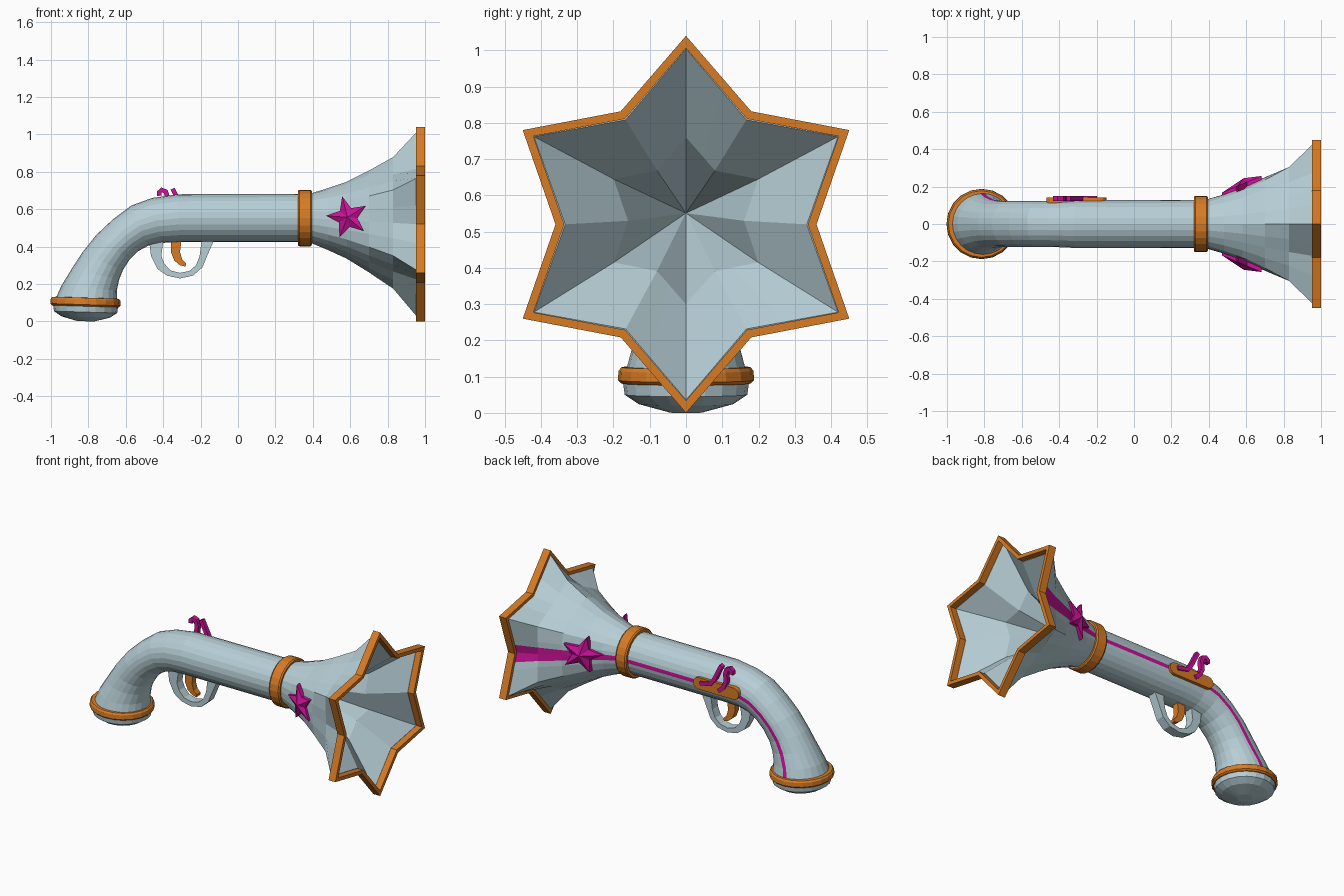
import bpy, bmesh, math
from mathutils import Vector

if "Cube" in bpy.data.objects:
    bpy.data.objects.remove(bpy.data.objects["Cube"])


def material(name, rgb):
    m = bpy.data.materials.new(name)
    m.diffuse_color = (*rgb, 1)
    m.use_nodes = True
    m.node_tree.nodes["Principled BSDF"].inputs["Base Color"].default_value = m.diffuse_color
    return m


BLUE = material("pale_blue", (0.47, 0.62, 0.67))
ORANGE = material("orange", (0.68, 0.20, 0.018))
MAGENTA = material("magenta", (0.60, 0.006, 0.32))


def loft(name, sections, mats, closed=False, rule=None):
    """Bridge equal-length point loops; rule(i, j) picks the material slot."""
    bm = bmesh.new()
    rows = [[bm.verts.new(p) for p in s] for s in sections]
    n, m = len(rows[0]), len(rows)
    for i in range(m if closed else m - 1):
        a, b = rows[i], rows[(i + 1) % m]
        for j in range(n):
            k = (j + 1) % n
            f = bm.faces.new((a[j], a[k], b[k], b[j]))
            f.material_index = rule(i, j) if rule else 0
    if not closed:
        bm.faces.new(rows[0])
        bm.faces.new(rows[-1])
    bmesh.ops.recalc_face_normals(bm, faces=bm.faces)
    me = bpy.data.meshes.new(name)
    bm.to_mesh(me)
    bm.free()
    for mat in mats:
        me.materials.append(mat)
    ob = bpy.data.objects.new(name, me)
    bpy.context.collection.objects.link(ob)
    return ob


def prism(name, outline, y0, y1, mat):
    """Extrude an x-z outline along y."""
    return loft(name, [[(x, y, z) for x, z in outline] for y in (y0, y1)], [mat])


def ribbon(name, pts, width, y0, y1, mat):
    """Bent bar that follows x-z points."""
    left, right = [], []
    for i, p in enumerate(pts):
        a, b = Vector(pts[max(i - 1, 0)]), Vector(pts[min(i + 1, len(pts) - 1)])
        d = (b - a).normalized() * width / 2
        left.append((p[0] - d.y, p[1] + d.x))
        right.append((p[0] + d.y, p[1] - d.x))
    return prism(name, left + right[::-1], y0, y1, mat)


def star_radius(a, tip, valley):
    """Radius of a six-pointed star, valley at angle 0, tips at 30 degrees + 60k."""
    a = abs((a + math.pi / 6) % (math.pi / 3) - math.pi / 6)
    h = math.pi / 6
    return tip * valley * math.sin(h) / (tip * math.sin(h - a) + valley * math.sin(a))


def angles(d):
    return [-d, 0, d] + [math.radians(15 * k) for k in range(1, 24)]


# Body: grip and barrel sections, as (upper x, z, lower x, z) pairs
pairs = [(-0.985, 0.10, -0.645, 0.10), (-0.945, 0.19, -0.648, 0.165),
         (-0.89, 0.28, -0.635, 0.225), (-0.835, 0.365, -0.615, 0.275),
         (-0.76, 0.46, -0.58, 0.33), (-0.67, 0.545, -0.535, 0.375),
         (-0.57, 0.62, -0.48, 0.405), (-0.46, 0.66, -0.41, 0.42),
         (-0.32, 0.68, -0.31, 0.424), (0.38, 0.682, 0.38, 0.424)]
body = []
for x0, z0, x1, z1 in pairs:
    c = Vector(((x0 + x1) / 2, 0, (z0 + z1) / 2))
    u = Vector((x0, 0, z0)) - c
    ry = max(u.length, 0.122)
    body.append([c + u * math.sin(a) + Vector((0, ry * math.cos(a), 0))
                 for a in angles(math.asin(0.012 / ry))])


def bell_section(x, tip, valley, roundness, w):
    cz = 0.553 - 0.033 * min(max((x - 0.38) / 0.57, 0), 1)
    d = min(math.asin(min(w / valley, 0.9)), 0.2)
    pts = []
    for a in angles(d):
        circ = valley + (tip - valley) * (1 - math.cos(6 * a)) / 2
        r = circ * roundness + star_radius(a, tip, valley) * (1 - roundness)
        pts.append((x, r * math.cos(a), cz + r * math.sin(a)))
    return pts


# Bell outside, then folded back inside to a point
for sec in [(0.48, 0.165, 0.158, 1, 0.018), (0.58, 0.205, 0.195, 0.9, 0.025),
            (0.70, 0.272, 0.25, 0.6, 0.033), (0.83, 0.352, 0.30, 0.2, 0.042),
            (0.957, 0.495, 0.342, 0, 0.052), (0.96, 0.484, 0.333, 0, 0.052),
            (0.78, 0.23, 0.16, 0, 0.03), (0.42, 0.002, 0.0015, 0, 0.0002)]:
    body.append(bell_section(*sec))
last_outer = len(pairs) + 4
loft("body", body, [BLUE, MAGENTA],
     rule=lambda i, j: 1 if j < 2 and i < last_outer else 0)

# Star-shaped rim frame around the bell mouth
rim_angles = [math.radians(30 * k) for k in range(12)]
rim = []
for x, tip, valley in [(0.952, 0.52, 0.36), (1, 0.52, 0.36),
                       (1, 0.486, 0.336), (0.952, 0.486, 0.336)]:
    rim.append([(x, r * math.cos(a), 0.52 + r * math.sin(a))
                for a in rim_angles for r in [star_radius(a, tip, valley)]])
loft("bell_rim", rim, [ORANGE], closed=True)


def turn(n):
    return [(math.cos(2 * math.pi * k / n), math.sin(2 * math.pi * k / n)) for k in range(n)]


# Collar between barrel and bell
loft("barrel_collar", [[(x, r * c, 0.553 + r * s) for c, s in turn(24)] for x, r in
     [(0.32, 0.12), (0.32, 0.145), (0.328, 0.151), (0.387, 0.151),
      (0.395, 0.145), (0.395, 0.12)]], [ORANGE])


# Grip band and butt cap, tilted slightly
def lathe(name, profile, mat):
    return loft(name, [[(-0.815 + r * c, r * s, z - 0.03 * r * c) for c, s in turn(20)]
                       for r, z in profile], [mat])


lathe("grip_band", [(0.15, 0.128), (0.178, 0.126), (0.186, 0.116), (0.188, 0.09),
                    (0.178, 0.081), (0.15, 0.08)], ORANGE)
lathe("butt_cap", [(0.16, 0.10), (0.174, 0.085), (0.169, 0.05), (0.13, 0.024),
                   (0.045, 0.001)], BLUE)

# Trigger guard and trigger
guard_outer = [(-0.475, 0.43), (-0.465, 0.35), (-0.43, 0.28), (-0.38, 0.245), (-0.31, 0.23),
               (-0.24, 0.245), (-0.19, 0.29), (-0.165, 0.35), (-0.13, 0.43)]
guard_inner = [(-0.195, 0.43), (-0.205, 0.35), (-0.225, 0.3), (-0.26, 0.27), (-0.31, 0.26),
               (-0.36, 0.272), (-0.395, 0.31), (-0.41, 0.35), (-0.4, 0.43)]
prism("trigger_guard", guard_outer + guard_inner, -0.028, 0.028, BLUE)
prism("trigger", [(-0.36, 0.44), (-0.358, 0.37), (-0.34, 0.325), (-0.31, 0.3), (-0.28, 0.293),
                  (-0.278, 0.31), (-0.298, 0.33), (-0.31, 0.37), (-0.302, 0.44)],
      -0.02, 0.02, ORANGE)

# Lock plate with rounded ends on the back side
plate = []
for cx, start in ((-0.185, -90), (-0.432, 90)):
    for k in range(7):
        a = math.radians(start + 30 * k)
        plate.append((cx + 0.037 * math.cos(a), 0.552 + 0.037 * math.sin(a)))
prism("lock_plate", plate, 0.1, 0.141, ORANGE)

# Hammer and striker
ribbon("hammer", [(-0.33, 0.545), (-0.365, 0.575), (-0.383, 0.62), (-0.377, 0.665),
                  (-0.387, 0.695), (-0.408, 0.703), (-0.422, 0.69), (-0.42, 0.672)],
       0.026, 0.122, 0.15, MAGENTA)
ribbon("striker", [(-0.2, 0.558), (-0.275, 0.575), (-0.3, 0.61), (-0.35, 0.71)],
       0.024, 0.122, 0.15, MAGENTA)

# Five-pointed raised star on each side of the bell
for side, name in ((-1, "front_star"), (1, "back_star")):
    rows = []
    for scale, lift in ((1, -0.03), (1, 0.0), (0.01, 0.028)):
        row = []
        for k in range(10):
            r = scale * (0.115 if k % 2 == 0 else 0.053)
            a = math.radians(176 - 36 * k)
            dx, dz = r * math.cos(a), r * math.sin(a)
            row.append((0.585 + dx, side * (0.216 + 0.42 * dx + lift), 0.557 + dz))
        rows.append(row)
    loft(name, rows, [MAGENTA])
